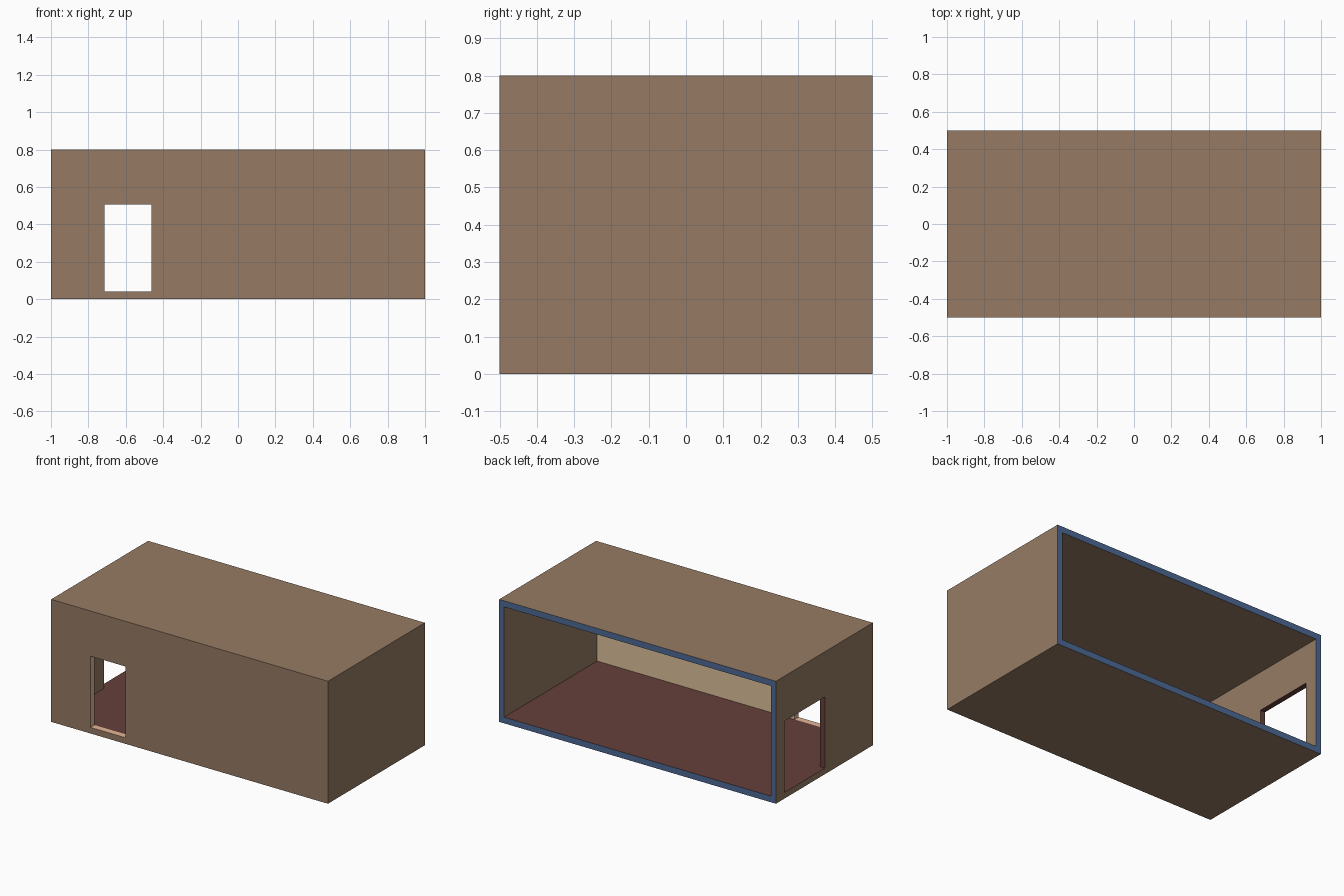
import bpy, bmesh

if "Cube" in bpy.data.objects:
    bpy.data.objects.remove(bpy.data.objects["Cube"])


def material(name, srgb):
    m = bpy.data.materials.new(name)
    lin = [((c / 255 + 0.055) / 1.055) ** 2.4 for c in srgb]
    m.diffuse_color = (*lin, 1)
    m.use_nodes = True
    m.node_tree.nodes["Principled BSDF"].inputs["Base Color"].default_value = m.diffuse_color
    return m


BROWN, MAROON, CREAM, BLUE, PEACH = range(5)
mats = [material("wall brown", (150, 123, 100)),
        material("floor maroon", (101, 64, 57)),
        material("inner wall cream", (221, 193, 154)),
        material("rim blue", (77, 106, 149)),
        material("sill peach", (230, 184, 149))]

# Planes that split the room into cells: walls, doorways, floor and ceiling
grid = [[-1, -.964, -.715, -.463, .964, 1],
        [-.5, -.46, -.005, .41, .5],
        [0, .04, .505, .76, .8]]
size = [len(g) - 1 for g in grid]


def region(c):
    """Which space a cell belongs to."""
    x, y, z = c
    if any(not 0 <= c[a] < size[a] for a in range(3)):
        return "outside"
    if 1 <= x <= 3 and y >= 1 and 1 <= z <= 2:
        return "cavity"
    if x == 2 and y == 0 and z == 1:
        return "front_door"
    if x == 0 and y == 2 and z == 1:
        return "side_door"
    return "solid"


def colour(space, axis, side):
    """Colour of a face by the space it borders and its direction."""
    if space == "outside":
        return BLUE if (axis, side) == (1, 1) else BROWN
    if space == "front_door":
        return PEACH
    if space == "side_door":
        return MAROON
    if (axis, side) == (2, 1):
        return MAROON                       # floor
    if (axis, side) == (1, 1):
        return CREAM                        # inside of the front wall
    return BROWN


# Room shell: one face wherever a solid cell meets an empty one
bm = bmesh.new()
for x in range(size[0]):
    for y in range(size[1]):
        for z in range(size[2]):
            cell = (x, y, z)
            if region(cell) != "solid":
                continue
            for axis in range(3):
                for side in (-1, 1):
                    near = list(cell)
                    near[axis] += side
                    space = region(near)
                    if space == "solid":
                        continue
                    u, v = (axis + 1) % 3, (axis + 2) % 3
                    ring = []
                    for du, dv in ((0, 0), (1, 0), (1, 1), (0, 1))[::side]:
                        i = list(cell)
                        i[axis] += side > 0
                        i[u] += du
                        i[v] += dv
                        ring.append(bm.verts.new([grid[a][i[a]] for a in range(3)]))
                    bm.faces.new(ring).material_index = colour(space, axis, side)
bmesh.ops.remove_doubles(bm, verts=bm.verts[:], dist=1e-4)

mesh = bpy.data.meshes.new("room_shell")
bm.to_mesh(mesh)
bm.free()
for m in mats:
    mesh.materials.append(m)
bpy.context.collection.objects.link(bpy.data.objects.new("room_shell", mesh))
